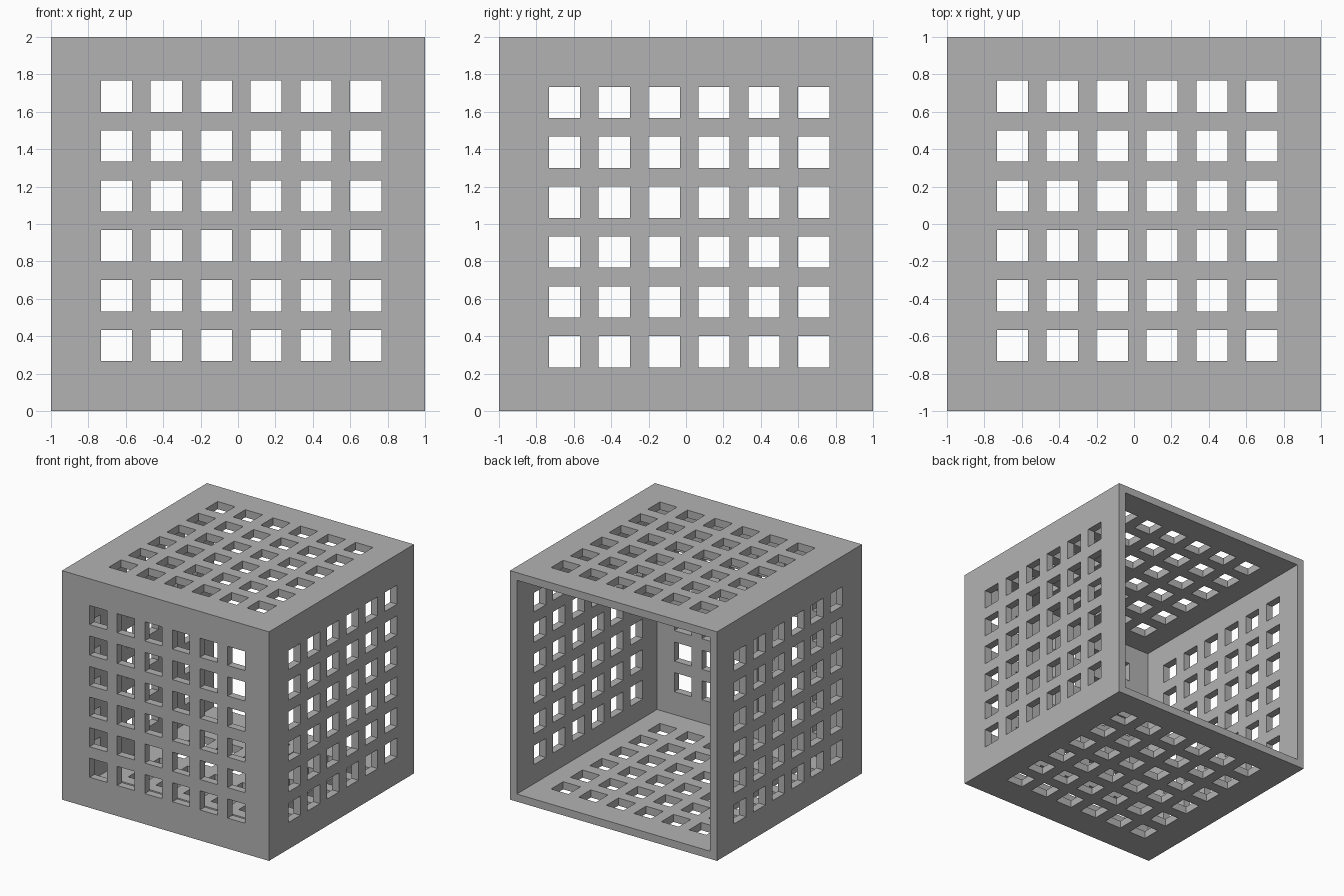
import bpy
import bmesh
from mathutils import Matrix, Vector

if "Cube" in bpy.data.objects:
    bpy.data.objects.remove(bpy.data.objects["Cube"], do_unlink=True)

UNIT = 2 / 30          # the design sits on a 30-step grid
WALL = UNIT            # panel thickness
HOLE = 5 * UNIT / 2    # half... scaled below to the window side
HOLE = 2.5 * UNIT      # window side
PITCH = 4 * UNIT       # window spacing
COUNT = 6

grey = bpy.data.materials.new("plain grey")
grey.use_nodes = True
colour = (0.45, 0.45, 0.45, 1)
grey.diffuse_color = colour
grey.node_tree.nodes["Principled BSDF"].inputs["Base Color"].default_value = colour


def make_boxes(name, boxes):
    """One object from a list of (low corner, high corner) boxes."""
    bm = bmesh.new()
    for low, high in boxes:
        low, high = Vector(low), Vector(high)
        place = Matrix.Translation((low + high) / 2) @ Matrix.Diagonal((high - low).to_4d())
        place[3][3] = 1
        bmesh.ops.create_cube(bm, size=1, matrix=place)
    mesh = bpy.data.meshes.new(name)
    bm.to_mesh(mesh)
    bm.free()
    mesh.materials.append(grey)
    obj = bpy.data.objects.new(name, mesh)
    bpy.context.collection.objects.link(obj)
    return obj


def window_bars(axis, start):
    """Square bars along one axis, in a grid from the given low corner."""
    u, v = [a for a in range(3) if a != axis]
    boxes = []
    for i in range(COUNT):
        for j in range(COUNT):
            low, high = [0, 0, 0], [0, 0, 0]
            low[axis], high[axis] = -3, 3
            low[u] = start[u] + i * PITCH
            low[v] = start[v] + j * PITCH
            high[u], high[v] = low[u] + HOLE, low[v] + HOLE
            boxes.append((low, high))
    return boxes


# Five-sided box shell, open at the back
shell = make_boxes("crate_shell", [((-1, -1, 0), (1, 1, 2))])
inner = 1 - WALL
cutters = [make_boxes("hollow_cutter", [((-inner, -inner, WALL), (inner, 2, 2 - WALL))])]

# Window grids through the sides, the front, and the top and bottom
first = -11 * UNIT
for name, axis, low_z in (("side", 0, 3.5 * UNIT), ("front", 1, 4 * UNIT), ("top", 2, 0)):
    cutters.append(make_boxes(name + "_window_cutter", window_bars(axis, (first, first, low_z))))

for cutter in cutters:
    cutter.hide_render = True
    cut = shell.modifiers.new(cutter.name, "BOOLEAN")
    cut.operation = "DIFFERENCE"
    cut.solver = "EXACT"
    cut.object = cutter

# Apply the cuts and remove the helpers
bpy.context.view_layer.update()
depsgraph = bpy.context.evaluated_depsgraph_get()
result = bpy.data.meshes.new_from_object(shell.evaluated_get(depsgraph))
shell.modifiers.clear()
shell.data = result
for cutter in cutters:
    bpy.data.objects.remove(cutter, do_unlink=True)
